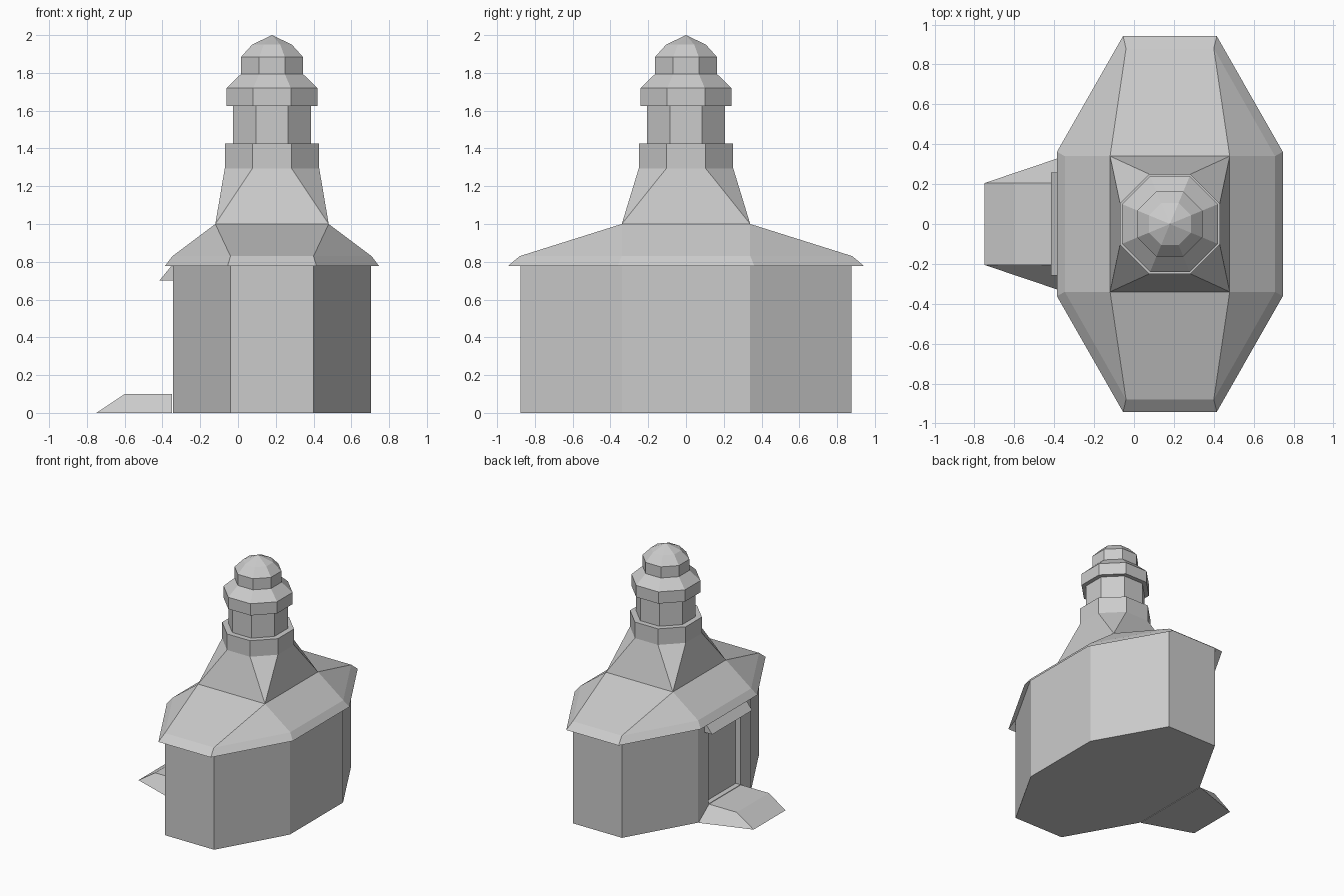
import bpy, bmesh

if "Cube" in bpy.data.objects:
    bpy.data.objects.remove(bpy.data.objects["Cube"])

CX = 0.18  # centre line of hall and tower


def loft(name, rings, cap_bottom=False, cap_top=False):
    """Skin matching rings of points; coincident points are shared."""
    bm = bmesh.new()
    cache = {}

    def vert(p):
        key = tuple(round(c, 5) for c in p)
        if key not in cache:
            cache[key] = bm.verts.new(p)
        return cache[key]

    def face(points):
        verts = list(dict.fromkeys(vert(p) for p in points))
        if len(verts) > 2:
            bm.faces.new(verts)

    for low, high in zip(rings, rings[1:]):
        for i in range(len(low)):
            j = (i + 1) % len(low)
            face([low[i], low[j], high[j], high[i]])
    if cap_bottom:
        face(rings[0][::-1])
    if cap_top:
        face(rings[-1])
    mesh = bpy.data.meshes.new(name)
    bm.to_mesh(mesh)
    bm.free()
    obj = bpy.data.objects.new(name, mesh)
    bpy.context.collection.objects.link(obj)
    return obj


def octagon(z, half_x, half_y, flat_x, flat_y):
    """Eight-sided ring: flat_x / flat_y are half lengths of the end and side faces."""
    pts = [(half_x, -flat_y), (half_x, flat_y), (flat_x, half_y), (-flat_x, half_y),
           (-half_x, flat_y), (-half_x, -flat_y), (-flat_x, -half_y), (flat_x, -half_y)]
    return [(CX + x, y, z) for x, y in pts]


def regular(z, r):
    return octagon(z, r, r, r * 0.4142, r * 0.4142)


def rect(z, x0, x1, y):
    return [(x1, -y, z), (x1, y, z), (x0, y, z), (x0, -y, z)]


# Long eight-sided hall, walls running up under the eaves
walls = loft("hall_walls", [octagon(0, 0.525, 0.877, 0.22, 0.34),
                            octagon(0.828, 0.525, 0.877, 0.22, 0.34)], True, True)

# Doorway recess on the left side
cutter = loft("doorway_cutter", [rect(0.1, -0.5, -0.303, 0.205),
                                 rect(0.70, -0.5, -0.303, 0.205)], True, True)
cutter.hide_render = True
cutter.hide_viewport = True
cut = walls.modifiers.new("doorway", "BOOLEAN")
cut.operation = "DIFFERENCE"
cut.solver = "EXACT"
cut.object = cutter

# Roof sheet: flared eave, slope, rectangular top edge
top_edge = octagon(1.0, 0.30, 0.34, 0.30, 0.34)
loft("hall_roof", [octagon(0.778, 0.566, 0.942, 0.235, 0.362),
                   octagon(0.83, 0.527, 0.88, 0.22, 0.34), top_edge])

# Tower: rectangular foot blending to octagonal tiers and a small dome
tiers = [(1.295, 0.25), (1.425, 0.25), (1.425, 0.207), (1.625, 0.207), (1.625, 0.24),
         (1.72, 0.24), (1.795, 0.163), (1.885, 0.163), (1.95, 0.105), (2.0, 0.0)]
loft("tower", [top_edge] + [regular(z, r) for z, r in tiers])

# Entrance step with sloping front and sides
loft("entrance_step", [
    [(-0.35, -0.34, 0), (-0.35, 0.34, 0), (-0.75, 0.205, 0), (-0.75, -0.205, 0)],
    rect(0.1, -0.60, -0.35, 0.205)], True, True)

# Wedge-shaped canopy above the doorway
loft("door_canopy", [rect(0.702, -0.415, -0.345, 0.257),
                     rect(0.775, -0.355, -0.345, 0.257)], True, True)
